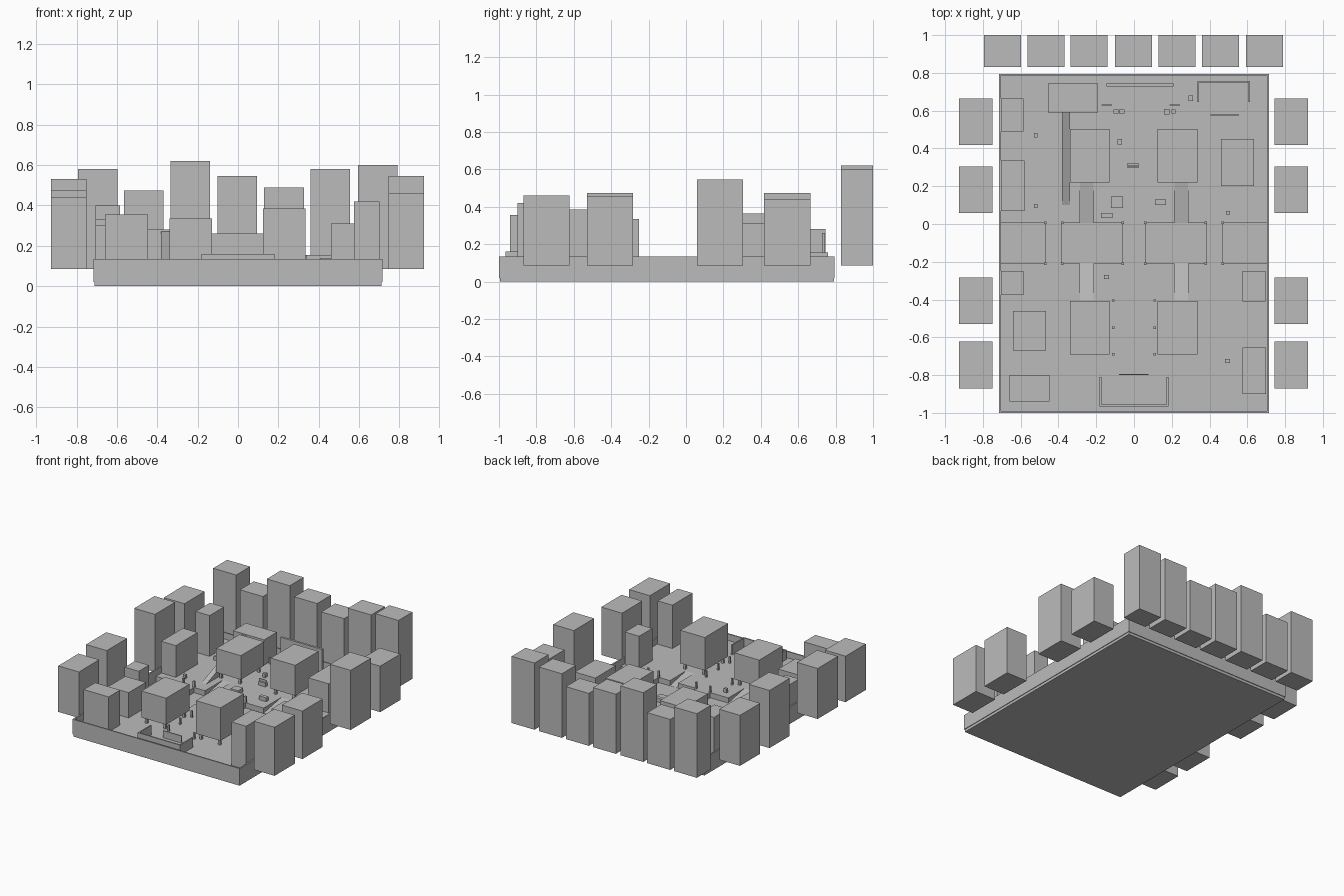
import bpy, bmesh

grey = bpy.data.materials.new("plain_grey")
grey.diffuse_color = (0.5, 0.5, 0.5, 1)
FLOOR, BED = 0.085, 0.045


def make(name, bm):
    bmesh.ops.recalc_face_normals(bm, faces=bm.faces)
    me = bpy.data.meshes.new(name)
    bm.to_mesh(me)
    bm.free()
    me.materials.append(grey)
    ob = bpy.data.objects.new(name, me)
    bpy.context.collection.objects.link(ob)
    return ob


def prism(name, x0, x1, profile):
    """Extrude a (y, z) outline from x0 to x1."""
    bm = bmesh.new()
    a = [bm.verts.new((x0, y, z)) for y, z in profile]
    b = [bm.verts.new((x1, y, z)) for y, z in profile]
    bm.faces.new(a)
    bm.faces.new(b[::-1])
    for i in range(len(a)):
        j = (i + 1) % len(a)
        bm.faces.new((a[j], a[i], b[i], b[j]))
    return make(name, bm)


def box(name, x0, x1, y0, y1, z0, z1):
    return prism(name, x0, x1, [(y0, z0), (y1, z0), (y1, z1), (y0, z1)])


def block(name, x, y, w, d, h):
    """Small box standing on the floor, given its centre."""
    return box(name, x - w / 2, x + w / 2, y - d / 2, y + d / 2, FLOOR, FLOOR + h)


def cut(target, cutter):
    mod = target.modifiers.new("cut", 'BOOLEAN')
    mod.operation, mod.solver, mod.object = 'DIFFERENCE', 'EXACT', cutter
    bpy.context.view_layer.objects.active = target
    bpy.ops.object.modifier_apply(modifier=mod.name)
    bpy.data.objects.remove(cutter)


# ground with four sunken canals and four ramps leading down to them
ground = box("ground", -0.71, 0.71, -0.995, 0.79, 0, FLOOR)
for x0, x1 in ((-0.704, -0.47), (-0.38, -0.06), (0.06, 0.38), (0.47, 0.704)):
    cut(ground, box("canal_cutter", x0, x1, -0.21, 0.005, BED, 0.2))
for x in (-0.25, 0.25):
    for y_in, y_edge, y_top in ((-0.02, 0.005, 0.22), (-0.19, -0.21, -0.405)):
        cut(ground, prism("ramp_cutter", x - 0.035, x + 0.035,
                          [(y_in, BED + 0.001), (y_edge, BED + 0.001),
                           (y_top, FLOOR), (y_top, 0.2), (y_in, 0.2)]))

# parapet around the ground
for s in (-1, 1):
    box("side_parapet", s * 0.715, s * 0.704, -1, 0.795, 0.02, 0.135)
box("front_parapet", -0.715, 0.715, -1, -0.99, 0.02, 0.135)
box("back_parapet", -0.715, 0.715, 0.785, 0.795, 0.02, 0.135)

# outer towers: back row, then both sides
for x, top in ((-0.695, .58), (-0.467, .475), (-0.237, .62), (-0.003, .545),
               (0.228, .49), (0.458, .58), (0.692, .60)):
    box("back_tower", x - 0.098, x + 0.098, 0.83, 1.0, FLOOR, top)
for y0, left, right in ((0.418, .475, .44), (0.058, .53, .545),
                        (-0.53, .475, .455), (-0.87, .44, .46)):
    box("left_tower", -0.927, -0.75, y0, y0 + 0.247, FLOOR, left)
    box("right_tower", 0.745, 0.922, y0, y0 + 0.247, FLOOR, right)

# buildings standing on the floor
for b in ((-0.705, -0.585, 0.49, 0.665, .40), (-0.705, -0.58, 0.07, 0.335, .33),
          (-0.705, -0.585, -0.375, -0.25, .30), (-0.64, -0.465, -0.67, -0.46, .28),
          (-0.66, -0.447, -0.94, -0.80, .355), (-0.455, -0.19, 0.59, 0.745, .28),
          (0.46, 0.635, 0.20, 0.45, .31), (0.575, 0.697, -0.41, -0.25, .335),
          (0.575, 0.70, -0.90, -0.655, .42)):
    box("building", *b[:4], FLOOR, b[4])

# buildings raised on legs
for x, y, top in ((-0.235, -0.55, .335), (0.23, -0.55, .385),
                  (-0.235, 0.362, .315), (0.23, 0.362, .365)):
    box("raised_building", x - 0.105, x + 0.105, y - 0.142, y + 0.142, 0.13, top)
    for sx in (-1, 1):
        for sy in (-1, 1):
            block("building_leg", x + sx * 0.08, y + sy * 0.115, 0.018, 0.018, 0.046)

# long ramp climbing to the back building
prism("long_ramp", -0.382, -0.34, [(0.10, FLOOR), (0.59, FLOOR), (0.59, 0.27)])

# posts at bridge corners and along the front avenue
for s in (-1, 1):
    for x in (0.47, 0.38, 0.06):
        for y in (0.006, -0.21):
            block("bridge_post", s * x, y, 0.014, 0.014, 0.05)
    for y in (-0.405, -0.55, -0.69):
        block("avenue_post", s * 0.11, y, 0.013, 0.013, 0.05)

# front enclosure
for s in (-1, 1):
    box("front_enclosure_side", s * 0.182, s * 0.172, -0.965, -0.81, FLOOR, 0.16)
box("front_enclosure_wall", -0.182, 0.182, -0.965, -0.955, FLOOR, 0.16)
box("front_screen", -0.08, 0.078, -0.80, -0.793, FLOOR, 0.14)

# back enclosure and sign wall
box("back_enclosure_wall", 0.335, 0.615, 0.75, 0.758, FLOOR, 0.155)
for x in (0.339, 0.611):
    box("back_enclosure_side", x - 0.004, x + 0.004, 0.645, 0.75, FLOOR, 0.155)
box("back_screen", 0.405, 0.555, 0.574, 0.581, FLOOR, 0.14)
box("sign_wall", -0.145, 0.21, 0.727, 0.744, FLOOR, 0.26)
for x in (-0.145, 0.215):
    block("low_screen", x, 0.63, 0.055, 0.006, 0.05)

# crates and benches
for x, y, w, d in ((-0.52, 0.47, .02, .025), (-0.52, 0.095, .02, .02),
                   (-0.075, 0.435, .025, .028), (-0.09, 0.115, .065, .06),
                   (-0.145, 0.045, .06, .028), (0.14, 0.115, .06, .028),
                   (-0.005, 0.31, .06, .025), (-0.145, -0.28, .025, .02),
                   (0.497, 0.06, .022, .02), (0.495, -0.725, .025, .022),
                   (0.30, 0.665, .025, .028), (-0.095, 0.595, .025, .022),
                   (-0.065, 0.595, .03, .022), (0.173, 0.595, .028, .03),
                   (0.21, 0.595, .022, .022)):
    block("crate", x, y, w, d, 0.03)
box("bench_back", -0.035, 0.025, 0.305, 0.31, FLOOR, 0.135)
